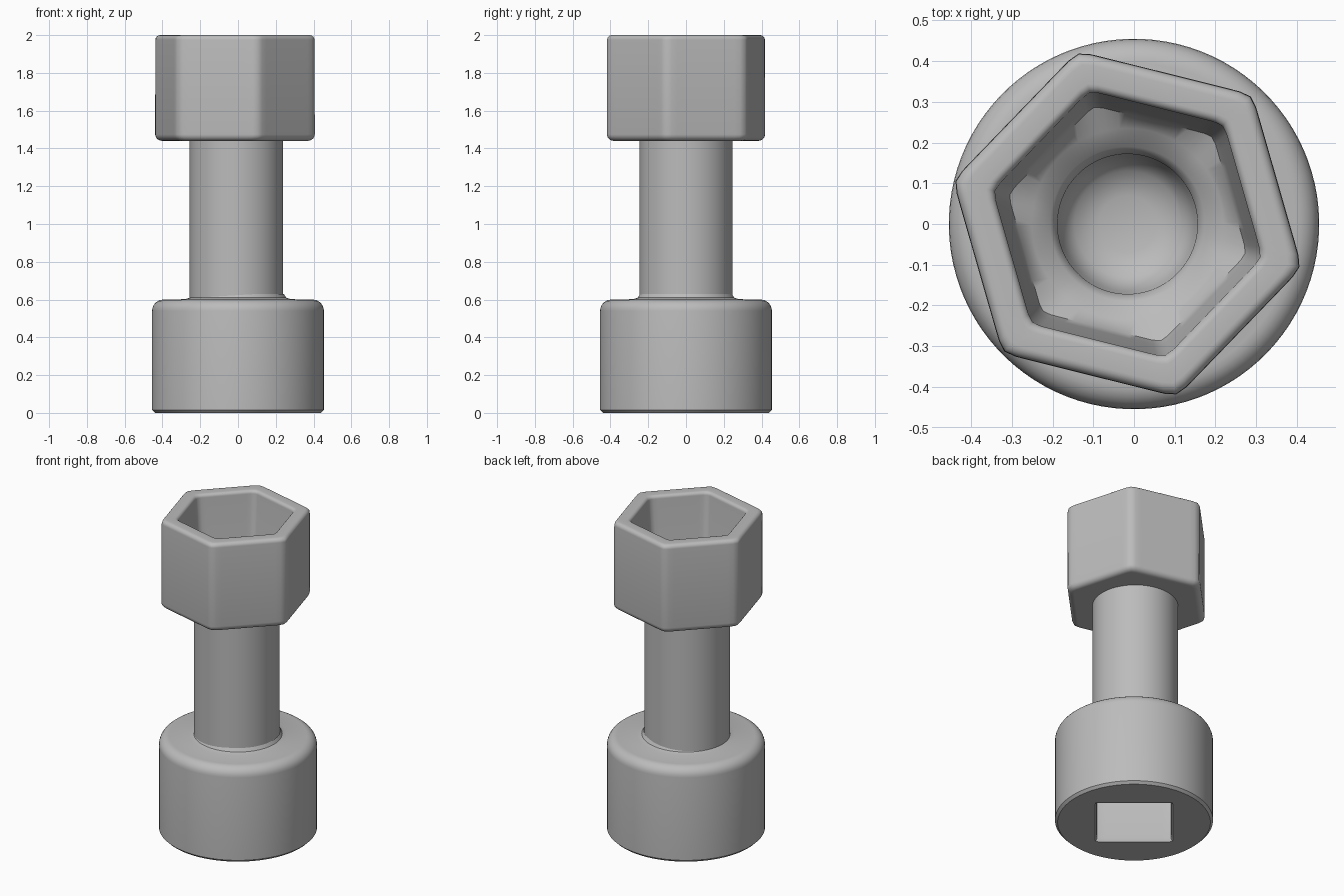
import bpy, bmesh, math

if "Cube" in bpy.data.objects:
    bpy.data.objects.remove(bpy.data.objects["Cube"], do_unlink=True)

steel = bpy.data.materials.new("grey_steel")
STEEL = (0.50, 0.50, 0.50, 1.0)
steel.diffuse_color = STEEL
steel.use_nodes = True
steel.node_tree.nodes["Principled BSDF"].inputs["Base Color"].default_value = STEEL

SEGMENTS = 96


def ring(size, z, corner, sides=0, power=45):
    """Circle of radius size, or a soft-cornered polygon of that apothem."""
    points = []
    for i in range(SEGMENTS):
        a = corner + 2 * math.pi * i / SEGMENTS
        r = size
        if sides:
            normals = [corner + (k + 0.5) * 2 * math.pi / sides for k in range(sides)]
            total = sum(max(0, math.cos(a - n)) ** power for n in normals)
            r = size * total ** (-1 / power)
        points.append((r * math.cos(a), r * math.sin(a), z))
    return points


def loft(name, sections, corner_deg, centre_x=0.0, cap_start=False, cap_end=False):
    """Skin a list of (size, z, sides) sections; the corner sits at corner_deg."""
    corner = math.radians(corner_deg)
    bm = bmesh.new()
    rings = [[bm.verts.new(p) for p in ring(size, z, corner, sides)]
             for size, z, sides in sections]
    for low, high in zip(rings, rings[1:]):
        for i in range(SEGMENTS):
            j = (i + 1) % SEGMENTS
            bm.faces.new((low[i], low[j], high[j], high[i]))
    if cap_start:
        bm.faces.new(rings[0][::-1])
    if cap_end:
        bm.faces.new(rings[-1])
    mesh = bpy.data.meshes.new(name)
    bm.to_mesh(mesh)
    bm.free()
    mesh.materials.append(steel)
    obj = bpy.data.objects.new(name, mesh)
    obj.location.x = centre_x
    bpy.context.collection.objects.link(obj)
    bpy.ops.object.select_all(action='DESELECT')
    obj.select_set(True)
    bpy.context.view_layer.objects.active = obj
    bpy.ops.object.shade_smooth_by_angle(angle=math.radians(40))
    return obj


def fillet(size, z, radius, start_deg, end_deg, sides=0, steps=6):
    """Quarter-round sections about the profile point (size, z)."""
    out = []
    for i in range(steps + 1):
        a = math.radians(start_deg + (end_deg - start_deg) * i / steps)
        out.append((size + radius * math.cos(a), z + radius * math.sin(a), sides))
    return out


# Round base with a square drive recess underneath
base = [(0.215, 0.42, 4), (0.215, 0.02, 4), (0.225, 0.0, 4), (0.44, 0.0, 0), (0.455, 0.015, 0)]
base += fillet(0.395, 0.54, 0.06, 0, 90)
base += [(0.28, 0.602, 0), (0.255, 0.61, 0), (0.243, 0.63, 0)]
loft("drive_base", base, 95, cap_start=True)

# Plain shaft joining the two ends
loft("shaft", [(0.247, 0.59, 0), (0.247, 1.46, 0)], 0, centre_x=-0.009)

# Hexagonal socket: outer wall, rounded rim, tapered recess, then a round blind bore
socket = [(0.235, 1.44, 0), (0.345, 1.44, 6)]
socket += fillet(0.348, 1.475, 0.035, -90, 0, 6)
socket += fillet(0.357, 1.975, 0.025, 0, 90, 6)
socket += fillet(0.315, 1.980, 0.020, 90, 180, 6)
socket += [(0.272, 1.62, 6), (0.262, 1.57, 6), (0.235, 1.54, 0), (0.19, 1.52, 0)]
socket += [(0.172, 1.49, 0), (0.165, 0.78, 0), (0.13, 0.73, 0), (0.07, 0.71, 0)]
loft("hex_socket", socket, 46, centre_x=-0.016, cap_end=True)
